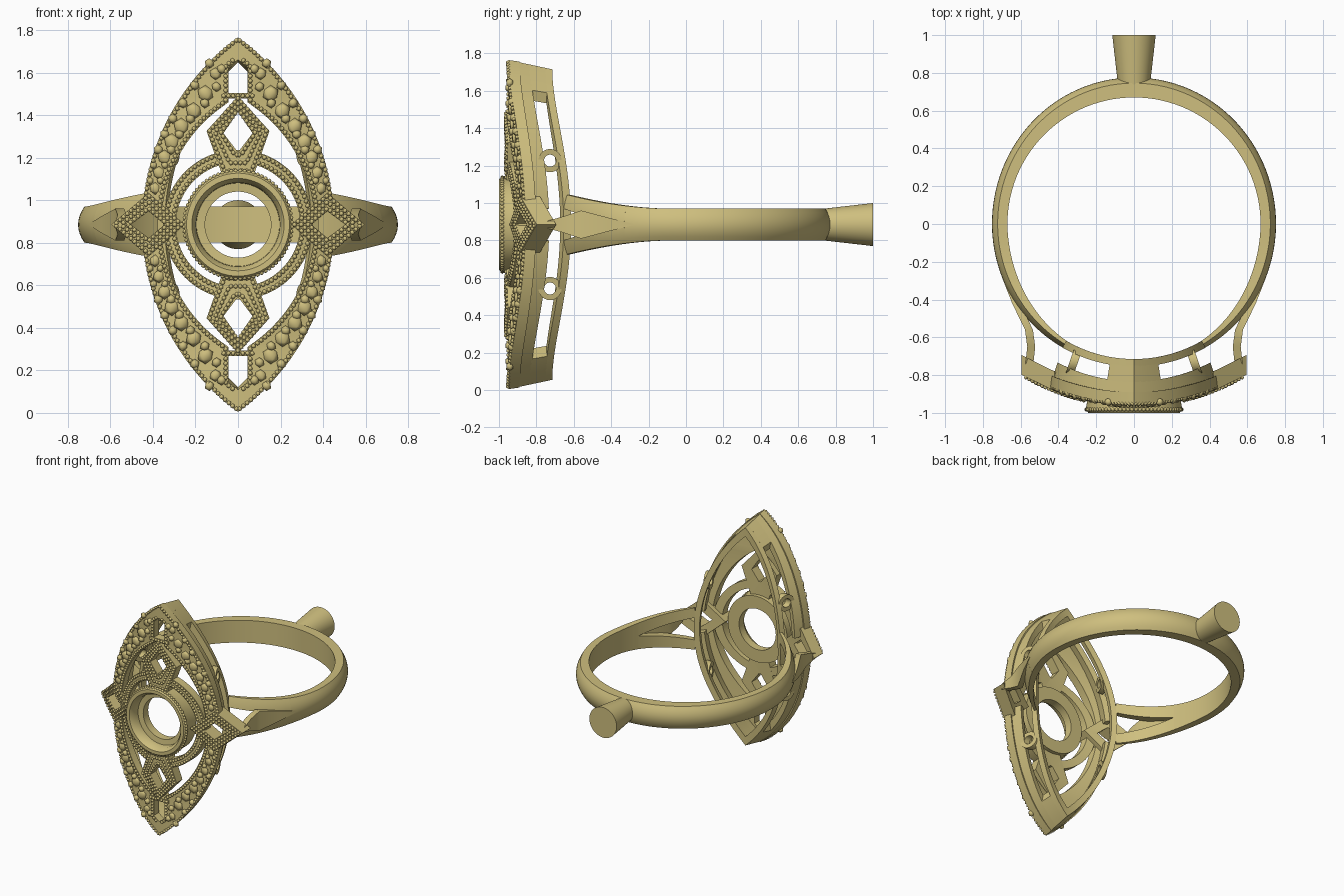
import bpy, bmesh
from math import sin, cos, pi, radians, sqrt, hypot
from mathutils import Vector

if "Cube" in bpy.data.objects:
    bpy.data.objects.remove(bpy.data.objects["Cube"])

CZ = 0.885          # everything is modelled about the ring axis, then lifted
gold = bpy.data.materials.new("gold")
gold.diffuse_color = (0.62, 0.52, 0.21, 1)
gold.use_nodes = True
gold.node_tree.nodes["Principled BSDF"].inputs["Base Color"].default_value = gold.diffuse_color


def finish(ob, mirror="", angle=35):
    ob.data.materials.append(gold)
    if mirror:
        m = ob.modifiers.new("mirror", 'MIRROR')
        m.use_axis = [a in mirror for a in "xyz"]
        m.use_mirror_merge = False
    bpy.ops.object.select_all(action='DESELECT')
    ob.select_set(True)
    bpy.context.view_layer.objects.active = ob
    bpy.ops.object.shade_smooth_by_angle(angle=radians(angle))
    return ob


def add_mesh(name, verts, faces, mirror="", angle=35):
    me = bpy.data.meshes.new(name)
    me.from_pydata(verts, [], faces)
    bm = bmesh.new()
    bm.from_mesh(me)
    bmesh.ops.recalc_face_normals(bm, faces=bm.faces)
    bm.to_mesh(me)
    bm.free()
    ob = bpy.data.objects.new(name, me)
    ob.location.z = CZ
    bpy.context.collection.objects.link(ob)
    return finish(ob, mirror, angle)


def loft(name, rows, closed=False, mirror="", caps=True, angle=35):
    """Skin closed cross-sections (rows) along a path."""
    n, k = len(rows), len(rows[0])
    faces = [(i * k + j, i * k + (j + 1) % k, (i + 1) % n * k + (j + 1) % k, (i + 1) % n * k + j)
             for i in range(n if closed else n - 1) for j in range(k)]
    if caps and not closed:
        faces += [tuple(range(k)), tuple(range((n - 1) * k, n * k))]
    return add_mesh(name, [p for r in rows for p in r], faces, mirror, angle)


def lerp(a, b, t):
    return a + (b - a) * t


def bend(u, v, d=0.0):
    """Point on the curved face of the head, d = depth behind it."""
    return (u, -0.95 + 1.15 - sqrt(1.15 ** 2 - u * u) + d, v)


def vesica(hw, hh, v):
    r = (hh * hh + hw * hw) / (2 * hw)
    return max(0.0, sqrt(max(0, r * r - v * v)) - (r - hw))


# ---- shank: D-section band, split arms and raised kite shoulders ----
def band_dims(a):
    k = max(0, min(1, (cos(a) - 0.1) / 0.77)) ** 2
    return 0.085 + 0.075 * k, 0.67 + 0.045 * k, 0.752 + 0.012 * k + 0.024 * max(0, -cos(a)) ** 2


def band_section(deg, g=None):
    a = radians(deg)
    w, ri, ro = band_dims(a)
    lo = -w if g is None else g
    zs = [lerp(lo, w, i / 8) for i in range(9)]
    prof = [(ri, w), (ri, lo)] + [(ro - 0.03 * (z / w) ** 2, z) for z in zs]
    return [(r * sin(a), -r * cos(a), z) for r, z in prof]


loft("shank_band", [band_section(64 + 232 * i / 72) for i in range(73)])
loft("shank_split_arm", [band_section(30 + 34 * i / 12, 0.085 * (1 - i / 12)) for i in range(13)], mirror="xz")
shoulder = [(0.70, -0.28, 0.003), (0.645, -0.42, 0.038), (0.577, -0.56, 0.075),
            (0.565, -0.65, 0.045), (0.575, -0.74, 0.02)]
loft("kite_shoulder", [[(x, y, w), (x, y, -w), (x - 0.042, y, -w), (x - 0.042, y, w)]
                       for x, y, w in shoulder], mirror="x")

# ---- casting sprue at the back ----
bpy.ops.mesh.primitive_cone_add(vertices=48, radius1=0.083, radius2=0.115, depth=0.28,
                                location=(0, 0.86, CZ), rotation=(-pi / 2, 0, 0))
bpy.context.object.name = "sprue"
finish(bpy.context.object)


# ---- head walls: upper rim wall, tip blocks and gallery rail ----
def wall_point(side, q, s, inset):
    hw = lerp(0.45, 0.365, s) - inset
    hh = lerp(0.88, 0.83, s) - inset * 1.9
    x = vesica(hw, hh, q * hh)
    return (side * x, lerp(bend(x, 0)[1], -sqrt(0.715 ** 2 - x * x), s), q * hh)


def wall(name, q0, s0, s1, inset, n=28, caps=True):
    qs = [lerp(q0, 1, i / n) for i in range(n + 1)]
    path = [(1, q) for q in qs] + [(-1, q) for q in qs[-2::-1]]
    loft(name, [[wall_point(sd, q, s, t) for s, t in ((s0, 0), (s1, 0), (s1, inset), (s0, inset))]
                for sd, q in path], mirror="z", caps=caps)


wall("rim_wall", 0.1, 0.03, 0.5, 0.035)
wall("gallery_rail", 0.0, 0.83, 1.0, 0.035, caps=False)
wall("tip_block", 0.84, 0.48, 0.85, 0.035, n=8)

# ---- round gallery loops between rim and rail ----
p = Vector(wall_point(1, 0.42, 0.67, 0.017))
rows = []
for i in range(28):
    t = 2 * pi * i / 28
    rows.append([(p.x + dx - 0.35 * (0.047 + dr) * cos(t) * -1, p.y - (0.047 + dr) * cos(t),
                  p.z + (0.047 + dr) * sin(t))
                 for dx, dr in ((-0.025, -0.015), (0.02, -0.015), (0.02, 0.015), (-0.025, 0.015))])
loft("gallery_loop", rows, closed=True, mirror="xz")


# ---- pierced face plate: outer marquise edge against inner edge with tip slot ----
def plate_pair(v):
    if v > 0.74:
        inner = 0.045 * (0.775 - v) / 0.035
    else:
        inner = max(0.045, vesica(0.36, 0.60, v)) if v < 0.6 else 0.045
    ov = v if v < 0.58 else lerp(0.58, 0.88, (v - 0.58) / 0.195)
    return (vesica(0.45, 0.88, ov), ov), (inner, v)


vs = [lerp(0.08, 0.74, i / 32) for i in range(33)] + [0.76, 0.775]
path = [(1, v) for v in vs] + [(-1, v) for v in vs[-2::-1]]
rows = []
for sd, v in path:
    (ox, ov), (ix, iv) = plate_pair(v)
    rows.append([bend(sd * ox, ov), bend(sd * ox * 0.985, ov * 0.99, 0.06),
                 bend(sd * ix, iv, 0.06), bend(sd * ix, iv)])
loft("marquise_plate", rows, mirror="z")


# ---- openwork frames ----
def frame(name, outer, inner, d0, d1, mirror=""):
    loft(name, [[bend(*o, d0), bend(*o, d1), bend(*i, d1), bend(*i, d0)]
                for o, i in zip(outer, inner)], closed=True, mirror=mirror)


def circle(r, n=96):
    return [(r * cos(2 * pi * i / n), r * sin(2 * pi * i / n)) for i in range(n)]


def mix(a, b, t):
    return [(lerp(p[0], q[0], t), lerp(p[1], q[1], t)) for p, q in zip(a, b)]


top_o = [(0, 0.605), (0.148, 0.44), (0.075, 0.235), (-0.075, 0.235), (-0.148, 0.44)]
top_i = [(0, 0.53), (0.068, 0.43), (0.004, 0.345), (-0.004, 0.345), (-0.068, 0.43)]
side_o = [(0.25, 0), (0.42, 0.15), (0.595, 0), (0.42, -0.15)]
side_i = [(0.345, 0), (0.42, 0.062), (0.505, 0), (0.42, -0.062)]
frame("halo_ring", circle(0.352), circle(0.292), 0, 0.06)
frame("vertical_kite", top_o, top_i, -0.012, 0.06, "z")
frame("side_kite", side_o, side_i, -0.014, 0.09, "x")
bar_o = [(-0.08, 0.592), (0.08, 0.592), (0.08, 0.618), (-0.08, 0.618)]
loft("slot_bar", [[bend(*q, -0.004) for q in bar_o], [bend(*q, 0.06) for q in bar_o]], mirror="z")

# ---- centre bezel with stone seat ----
prof = [(0.25, -0.86), (0.25, -0.95), (0.256, -0.982), (0.242, -1.0), (0.217, -1.0),
        (0.197, -0.97), (0.195, -0.925), (0.155, -0.92), (0.155, -0.86)]
loft("centre_bezel", [[(r * cos(t), y, r * sin(t)) for r, y in prof]
                      for t in (2 * pi * i / 96 for i in range(96))], closed=True)

# ---- beads: only one quarter is collected, then mirrored ----
beads = []          # (position, radius, flattening)


def bead_line(pts, r=0.0115, d=-0.002, closed=True, step=0.0225):
    pts = pts + pts[:1] if closed else pts
    carry = 0.0
    for (x0, z0), (x1, z1) in zip(pts, pts[1:]):
        length = hypot(x1 - x0, z1 - z0)
        while carry < length:
            u, v = lerp(x0, x1, carry / length), lerp(z0, z1, carry / length)
            if u > -0.003 and v > -0.003:
                beads.append((bend(u, v, d), r, 1))
            carry += step
        carry -= length


pairs = [plate_pair(v) for v in vs]
edge_o = [o for o, i in pairs]
edge_i = [i for o, i in pairs]
bead_line(mix(edge_o, edge_i, 0.08), closed=False)
bead_line([(x + 0.013, v + 0.006) for x, v in edge_i], closed=False)
bead_line([(0, 0.605), (0.08, 0.605)], d=-0.006, closed=False)
bead_line(circle(0.339))
bead_line(circle(0.306))
for o, i, d in ((top_o, top_i, -0.013), (side_o, side_i, -0.015)):
    for t in (0.16, 0.5, 0.84):
        bead_line(mix(o, i, t), d=d)
for i in range(19):     # bezel milgrain
    t = pi / 2 * (i + 0.5) / 19
    beads.append(((0.252 * cos(t), -0.982, 0.252 * sin(t)), 0.0115, 1))

# pave stones along the marquise with prong beads between them
for k in range(8):
    v = 0.17 + 0.073 * k
    (ox, ov), (ix, iv) = plate_pair(v)
    w = (ox - ix) * (0.9 if v < 0.5 else 0.75)
    at = lambda f, dv=0: bend(lerp(ix, ox, f), lerp(iv, ov, f) + dv, 0)
    beads.append((at(0.52), min(0.04, 0.33 * w), 0.3))
    for f in (0.27, 0.76):
        beads.append((at(f, 0.036), 0.018 if v < 0.3 else 0.024, 0.9))

bm = bmesh.new()
bmesh.ops.create_icosphere(bm, subdivisions=1, radius=1)
ball_v = [v.co.copy() for v in bm.verts]
ball_f = [[v.index for v in f.verts] for f in bm.faces]
bm.free()
verts, faces = [], []
for pos, r, flat in beads:
    base = len(verts)
    verts += [(pos[0] + r * c.x, pos[1] + r * flat * c.y, pos[2] + r * c.z) for c in ball_v]
    faces += [[base + i for i in f] for f in ball_f]
add_mesh("milgrain_and_pave_beads", verts, faces, mirror="xz", angle=80)
